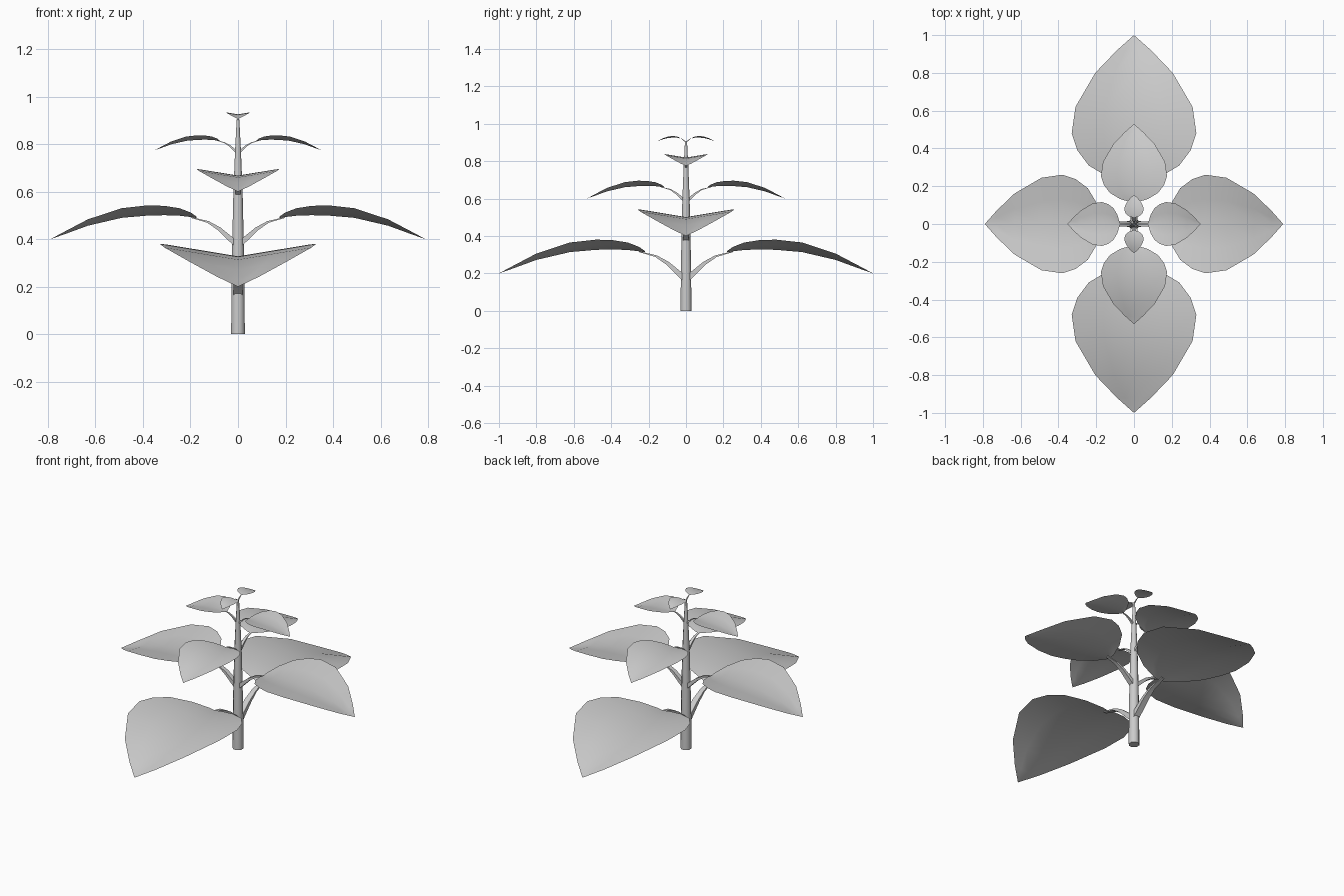
import bpy
import bmesh
import math
from mathutils import Matrix, Vector

cube = bpy.data.objects.get("Cube")
if cube:
    bpy.data.objects.remove(cube, do_unlink=True)

grey = bpy.data.materials.new("plain_grey")
grey.use_nodes = True
grey.diffuse_color = (0.6, 0.6, 0.6, 1)
grey.node_tree.nodes["Principled BSDF"].inputs["Base Color"].default_value = (0.6, 0.6, 0.6, 1)


def loft(name, rings, closed, matrix=Matrix(), crease=60):
    """Skin a list of point rings; closed rings become a capped tube."""
    bm = bmesh.new()
    rows = [[bm.verts.new(matrix @ Vector(p)) for p in ring] for ring in rings]
    n = len(rows[0])
    for a, b in zip(rows, rows[1:]):
        for i in range(n if closed else n - 1):
            j = (i + 1) % n
            bm.faces.new((a[i], a[j], b[j], b[i]))
    if closed:
        bm.faces.new(rows[0][::-1])
        bm.faces.new(rows[-1])
    bmesh.ops.remove_doubles(bm, verts=bm.verts, dist=0.00001)
    if closed:
        bmesh.ops.recalc_face_normals(bm, faces=bm.faces)
    mesh = bpy.data.meshes.new(name)
    bm.to_mesh(mesh)
    bm.free()
    mesh.materials.append(grey)
    obj = bpy.data.objects.new(name, mesh)
    bpy.context.collection.objects.link(obj)
    bpy.ops.object.select_all(action='DESELECT')
    obj.select_set(True)
    bpy.context.view_layer.objects.active = obj
    bpy.ops.object.shade_smooth_by_angle(angle=math.radians(crease))


# Tapering stem: (radius, height)
SIDES = 8
stem = [(0.031, 0), (0.030, 0.2), (0.026, 0.4), (0.021, 0.6), (0.013, 0.78), (0.006, 0.905)]
loft("stem", [[(r * math.cos(math.tau * (i + 0.5) / SIDES),
                r * math.sin(math.tau * (i + 0.5) / SIDES), z)
               for i in range(SIDES)] for r, z in stem], True)

# Unit leaf growing along +x: (distance, half width, midrib height)
BLADE = [(0.22, 0.04, 0.113), (0.25, 0.14, 0.118), (0.31, 0.24, 0.125),
         (0.39, 0.30, 0.128), (0.48, 0.33, 0.126), (0.62, 0.31, 0.114),
         (0.80, 0.205, 0.072), (0.92, 0.09, 0.028), (1.0, 0, 0)]
# Unit stalk: (distance, height, half width, half thickness)
STALK = [(0.01, -0.025, 0.019, 0.011), (0.10, 0.055, 0.017, 0.007),
         (0.16, 0.092, 0.014, 0.004), (0.25, 0.116, 0.010, 0.002)]
FOLD = 0.165  # rise of the blade from the midrib to its edge

blade = [[(r, k * w, z + FOLD * w * abs(k)) for k in (1, 0.5, 0, -0.5, -1)]
         for r, w, z in BLADE]
stalk = [[(r - t, w, z + t), (r - t, -w, z + t), (r + t, -w, z - t), (r + t, w, z - t)]
         for r, z, w, t in STALK]

# Opposite pairs: (name, size, height, turn)
PAIRS = [("lowest", 1.0, 0.2, 90), ("lower", 0.79, 0.4, 0), ("middle", 0.53, 0.6, 90),
         ("upper", 0.352, 0.774, 0), ("top", 0.155, 0.906, 90)]
for level, size, height, turn in PAIRS:
    if turn:
        sides = (("back", 0), ("front", 180))
    else:
        sides = (("left", 0), ("right", 180))
    for side, flip in sides:
        place = (Matrix.Translation((0, 0, height))
                 @ Matrix.Rotation(math.radians(turn + flip), 4, 'Z')
                 @ Matrix.Scale(size, 4))
        # Ordered edge to edge so that the blade faces upward
        loft(f"{level}_{side}_leaf", [ring[::-1] for ring in blade][::-1], False, place)
        loft(f"{level}_{side}_leaf_stalk", stalk, True, place, 40)
